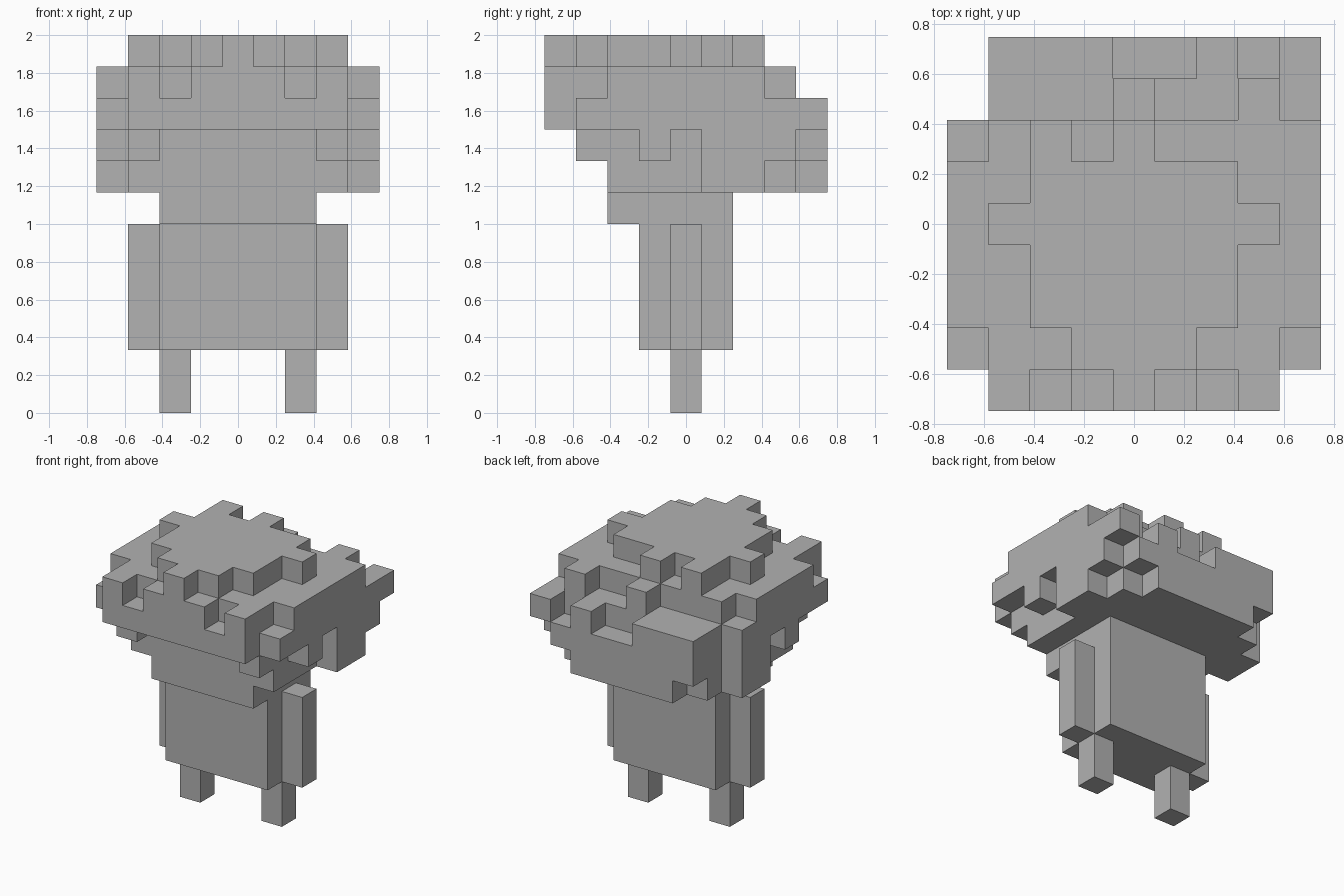
import bpy
import bmesh
from mathutils import Vector

default = bpy.data.objects.get("Cube")
if default:
    bpy.data.objects.remove(default, do_unlink=True)

CELL = 1 / 6      # edge of one block
SPAN = 9          # blocks across the widest part

grey = bpy.data.materials.new("plain_grey")
grey.use_nodes = True
colour = (0.445, 0.445, 0.445, 1)
grey.diffuse_color = colour
grey.node_tree.nodes["Principled BSDF"].inputs["Base Color"].default_value = colour


def block(x, y, z, mirror=False):
    """Set of cells in inclusive ranges; a plain number means one cell."""
    spans = [(r, r) if isinstance(r, int) else r for r in (x, y, z)]
    xs, ys, zs = [range(a, b + 1) for a, b in spans]
    cells = {(i, j, k) for i in xs for j in ys for k in zs}
    if mirror:
        cells |= {(SPAN - 1 - i, j, k) for i, j, k in cells}
    return cells


def build(name, cells):
    """Skin a set of cells with only its exposed square faces."""
    bm = bmesh.new()
    corners = {}

    def corner(point):
        key = tuple(round(c) for c in point)
        if key not in corners:
            x, y, z = key
            corners[key] = bm.verts.new(
                ((x - SPAN / 2) * CELL, (y - SPAN / 2) * CELL, z * CELL))
        return corners[key]

    axes = [Vector((1, 0, 0)), Vector((0, 1, 0)), Vector((0, 0, 1))]
    for cell in sorted(cells):
        for a in range(3):
            u, v = axes[(a + 1) % 3], axes[(a + 2) % 3]
            for side in (1, -1):
                normal = axes[a] * side
                beside = tuple(round(c) for c in Vector(cell) + normal)
                if beside in cells:
                    continue
                base = Vector(cell) + (axes[a] if side > 0 else Vector())
                ring = [base, base + u, base + u + v, base + v]
                bm.faces.new([corner(p) for p in ring[::side]])
    mesh = bpy.data.meshes.new(name)
    bm.to_mesh(mesh)
    bm.free()
    mesh.materials.append(grey)
    obj = bpy.data.objects.new(name, mesh)
    bpy.context.collection.objects.link(obj)


# Legs, arms and body
for side, leg_x, arm_x in (("left", 6, 7), ("right", 2, 1)):
    build(side + "_leg", block(leg_x, 4, (0, 1)))
    build(side + "_arm", block(arm_x, 4, (2, 5)))
build("body", block((2, 6), (3, 5), (2, 5)))

# Head
head = block((2, 6), (2, 5), (6, 8))
build("head", head)

# Hair: lowest layer, with stepped back corners
hair = block((1, 7), (2, 8), 7)
hair -= block(1, 8, 7, True)
hair |= block(0, (5, 6), (7, 8), True)

# Hair: temple locks around the ear gaps
hair |= block((1, 7), (2, 8), 8)
hair |= block(1, 1, 8, True)
hair |= block(0, 3, 8, True)
hair |= block(8, 7, (8, 9))

# Hair: fringe layer
hair |= block((1, 7), (0, 8), 9)
hair -= block((4, 5), 8, 9) | block(7, 8, 9)
hair |= block(0, (1, 6), 9, True)
hair |= block(8, 8, 9)

# Hair: upper layer with notches in the fringe
hair |= block((1, 7), (0, 6), 10)
hair -= block(2, 0, 10, True)
hair |= block(0, (2, 5), 10, True)
hair |= block(8, 6, 10) | block(4, 7, 10) | block(7, 7, 10)

# Hair: crown with ragged tufts
hair |= block((2, 6), (2, 5), 11)
hair |= block((3, 5), 1, 11) | block(4, 0, 11)
hair |= block(1, 4, 11, True)
hair |= block(2, 6, 11) | block(4, 6, 11)

build("hair", hair - head)
